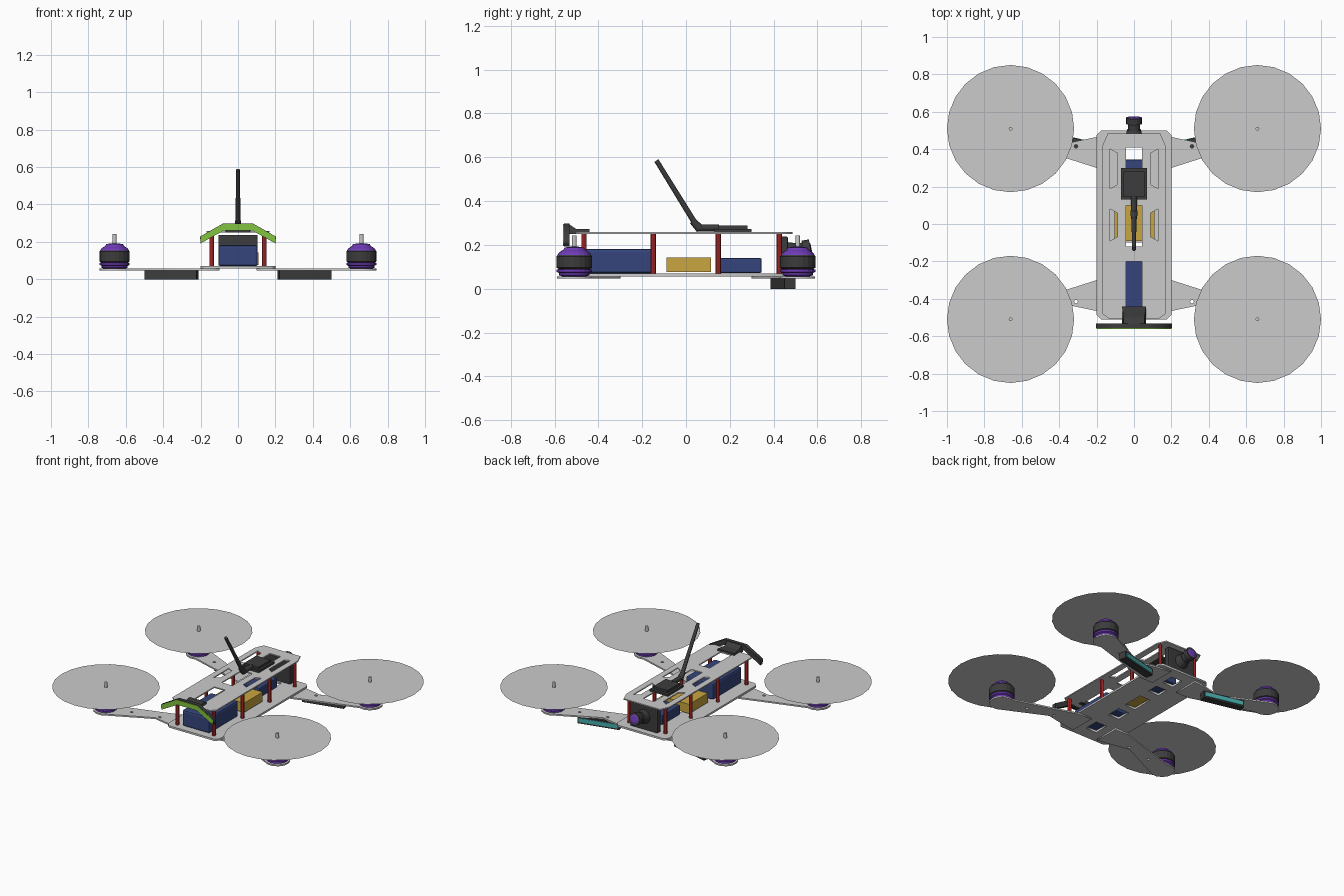
import bpy, bmesh
from math import cos, sin, radians, pi
from mathutils import Vector, Matrix

if "Cube" in bpy.data.objects:
    bpy.data.objects.remove(bpy.data.objects["Cube"])


def mat(name, rgb):
    m = bpy.data.materials.new(name)
    m.diffuse_color = (*rgb, 1)
    m.use_nodes = True
    m.node_tree.nodes["Principled BSDF"].inputs["Base Color"].default_value = m.diffuse_color
    return m


DARK = mat("black_plastic", (.045, .045, .045))
PURPLE = mat("purple_metal", (.16, .045, .48))
BLUE = mat("blue_wrap", (.035, .06, .2))
GOLD = mat("gold_board", (.58, .38, .05))
RED = mat("red_metal", (.55, .03, .03))
GREEN = mat("green_light", (.22, .55, .05))
CYAN = mat("cyan_light", (.06, .4, .4))


def add(name, bm, m=None):
    bmesh.ops.recalc_face_normals(bm, faces=bm.faces)
    me = bpy.data.meshes.new(name)
    bm.to_mesh(me)
    bm.free()
    ob = bpy.data.objects.new(name, me)
    bpy.context.collection.objects.link(ob)
    if m:
        me.materials.append(m)
    return ob


def box(name, lo, hi, m=None, bevel=0):
    lo, hi = Vector(lo), Vector(hi)
    bm = bmesh.new()
    bmesh.ops.create_cube(bm, size=1, matrix=Matrix.Translation((lo + hi) / 2)
                          @ Matrix.Diagonal((*(hi - lo), 1)))
    if bevel:
        bmesh.ops.bevel(bm, geom=bm.edges[:], offset=bevel, segments=2,
                        affect='EDGES', profile=.5)
    return add(name, bm, m)


def rod(name, p0, p1, r0, r1=None, m=None, sides=12):
    p0, p1 = Vector(p0), Vector(p1)
    d = p1 - p0
    bm = bmesh.new()
    bmesh.ops.create_cone(bm, cap_ends=True, segments=sides, radius1=r0,
                          radius2=r0 if r1 is None else r1, depth=d.length,
                          matrix=Matrix.Translation((p0 + p1) / 2)
                          @ d.to_track_quat('Z', 'Y').to_matrix().to_4x4())
    return add(name, bm, m)


def lathe(name, x, y, prof, m, sides=20):
    """Closed body of revolution from (radius, z) pairs."""
    bm = bmesh.new()
    rings = [[bm.verts.new((x + r * cos(2 * pi * i / sides),
                            y + r * sin(2 * pi * i / sides), z))
              for i in range(sides)] for r, z in prof]
    for a, b in zip(rings, rings[1:]):
        for i in range(sides):
            j = (i + 1) % sides
            bm.faces.new((a[i], a[j], b[j], b[i]))
    bm.faces.new(rings[0])
    bm.faces.new(rings[-1])
    return add(name, bm, m)


def plate(name, loops, lo, hi, m=None, upright=False):
    """Filled outline with holes, extruded lo..hi (upright: outline in xz, facing -y)."""
    cu = bpy.data.curves.new(name, 'CURVE')
    cu.dimensions, cu.fill_mode, cu.extrude = '2D', 'BOTH', (hi - lo) / 2
    for pts in loops:
        s = cu.splines.new('POLY')
        s.points.add(len(pts) - 1)
        for p, (x, y) in zip(s.points, pts):
            p.co = (x, y, 0, 1)
        s.use_cyclic_u = True
    tmp = bpy.data.objects.new(name + "_curve", cu)
    bpy.context.collection.objects.link(tmp)
    dg = bpy.context.evaluated_depsgraph_get()
    me = bpy.data.meshes.new_from_object(tmp.evaluated_get(dg))
    bpy.data.objects.remove(tmp)
    bm = bmesh.new()
    bm.from_mesh(me)
    bmesh.ops.translate(bm, verts=bm.verts, vec=(0, 0, (lo + hi) / 2))
    if upright:
        bmesh.ops.rotate(bm, verts=bm.verts, matrix=Matrix.Rotation(pi / 2, 3, 'X'))
    bmesh.ops.remove_doubles(bm, verts=bm.verts, dist=1e-5)
    return add(name, bm, m)


def circle(x, y, r, n=8, a0=0, a1=360):
    full = a1 - a0 == 360
    return [(x + r * cos(radians(a0 + (a1 - a0) * i / (n if full else n - 1))),
             y + r * sin(radians(a0 + (a1 - a0) * i / (n if full else n - 1))))
            for i in range(n)]


def rect(x, y0, y1, c=0):
    if not c:
        return [(-x, y0), (x, y0), (x, y1), (-x, y1)]
    return [(-x + c, y0), (x - c, y0), (x, y0 + c), (x, y1 - c),
            (x - c, y1), (-x + c, y1), (-x, y1 - c), (-x, y0 + c)]


# Bottom plate with a row of central cutouts
holes = [(-.42, -.32), (-.2, -.1), (-.04, .11), (.19, .27), (.33, .42)]
plate("bottom_plate", [rect(.2, -.51, .5, .025)] + [rect(.042, *h) for h in holes],
      .057, .07)

# Top plate with tapered ends, central and side slots
loops = [[(-.135, -.505), (.135, -.505), (.168, -.48), (.168, .42),
          (.14, .485), (-.14, .485), (-.168, .42), (-.168, -.48)]]
loops += [rect(.042, *h) for h in [(-.44, -.2), (-.12, .1), (.2, .41)]]
for s in (-1, 1):
    for a, b in [(.19, .40), (-.09, .08)]:
        loops.append([(s * .127, a), (s * .127, b), (s * .088, b - .022), (s * .088, a + .022)])
plate("top_plate", loops, .25, .258)

# Arms, motors and propeller discs
outline = [(.1, .3), (.2, .3), (.35, .348)] + circle(.66, .51, .08, 10, -110, 130) \
    + [(.33, .438), (.2, .465), (.1, .48)]
for sx in (-1, 1):
    for sy in (-1, 1):
        tag = ("front" if sy < 0 else "rear") + ("_left" if sx < 0 else "_right")
        cx, cy = sx * .66, sy * .51
        shapes = [outline, circle(.31, .415, .01), circle(.5, .455, .01)]
        plate(tag + "_arm", [[(sx * x, sy * y) for x, y in p] for p in shapes], .047, .057)
        lathe(tag + "_motor_base", cx, cy,
              [(.055, .057), (.07, .062), (.07, .072), (.08, .077), (.08, .088), (.07, .09)],
              PURPLE)
        lathe(tag + "_motor_bell", cx, cy,
              [(.07, .09), (.081, .096), (.081, .148), (.076, .155)], DARK)
        lathe(tag + "_motor_cap", cx, cy,
              [(.076, .155), (.07, .165), (.05, .178), (.045, .188), (.02, .192)], PURPLE)
        rod(tag + "_motor_shaft", (cx, cy, .19), (cx, cy, .243), .01)
        bm = bmesh.new()
        bmesh.ops.create_circle(bm, cap_ends=True, segments=24, radius=.34,
                                matrix=Matrix.Translation((cx, cy, .21)))
        add(tag + "_propeller_disc", bm)

    # Light bars under the rear arms
    side = "left" if sx < 0 else "right"
    turn = Matrix.Translation((sx * .355, .443, 0)) @ Matrix.Rotation(sx * radians(13.4), 4, 'Z')
    box("light_bar_" + side, (-.142, -.026, 0), (.142, .024, .047), DARK).matrix_world = turn
    box("light_strip_" + side, (-.132, .02, .01), (.132, .027, .038), CYAN).matrix_world = turn

    # Standoffs between the plates
    for i, y in enumerate((-.465, -.15, .147, .425)):
        rod(f"standoff_{side}_{i}", (sx * .14, y, .07), (sx * .14, y, .25), .012, m=RED, sides=8)

# Electronics between the plates
box("battery", (-.105, -.465, .07), (.105, -.147, .182), BLUE, .012)
box("flight_board", (-.105, -.09, .077), (.11, .115, .142), GOLD)
box("rear_pack", (-.06, .15, .073), (.06, .345, .14), BLUE, .006)

# Rear camera and lens
box("camera_body", (-.105, .425, .072), (.105, .465, .238), DARK, .006)
rod("lens_holder", (0, .46, .165), (0, .505, .173), .05, .036, DARK, 16)
rod("lens_barrel", (0, .5, .172), (0, .55, .181), .033, m=DARK, sides=16)
rod("lens_rim", (0, .535, .178), (0, .568, .184), .042, m=DARK, sides=16)
rod("lens_glass", (0, .567, .184), (0, .572, .185), .033, .02, PURPLE, 16)

# Video transmitter and antenna on top
box("transmitter", (-.07, .13, .258), (.07, .3, .272), DARK)
box("transmitter_cover", (-.055, .145, .272), (.055, .28, .288), DARK)
rod("antenna_connector", (0, .05, .278), (0, .15, .278), .016, m=DARK)
rod("antenna_hinge", (0, .065, .272), (0, .03, .31), .02, .016, DARK)
rod("antenna", (0, .045, .293), (0, -.135, .585), .013, .011, DARK)

# Front fin with its light panel and mount
fin = [(-.203, .228), (-.08, .298), (.08, .298), (.203, .228),
       (.2, .192), (.075, .262), (-.075, .262), (-.2, .192)]
plate("front_fin", [fin], .532, .557, DARK, True)
panel = [(x * .985, .245 + (z - .245) * .95) for x, z in fin]
plate("fin_light", [panel], .557, .561, GREEN, True)
bm = bmesh.new()
ends = [[bm.verts.new((s * w, y, z)) for w, y, z in
         [(.065, -.535, .25), (.065, -.44, .25), (.065, -.44, .272), (.055, -.5, .272),
          (.055, -.535, .296)]] for s in (-1, 1)]
for i in range(5):
    j = (i + 1) % 5
    bm.faces.new((ends[0][i], ends[0][j], ends[1][j], ends[1][i]))
for e in ends:
    bm.faces.new(e)
add("fin_mount", bm, DARK)
